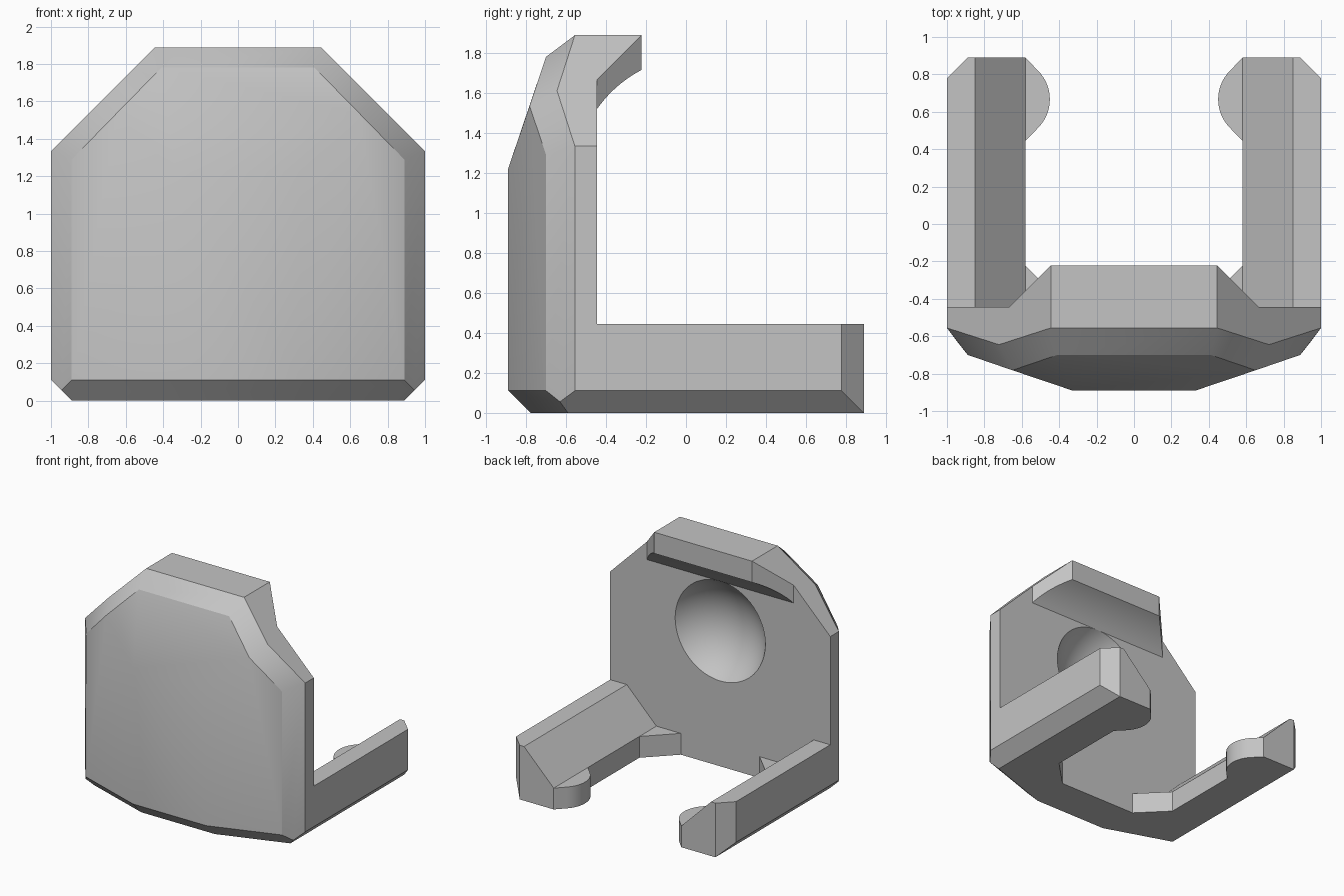
import bpy, bmesh, math
from mathutils import Vector

cube = bpy.data.objects.get("Cube")
if cube:
    bpy.data.objects.remove(cube, do_unlink=True)

U = 1 / 9             # basic chamfer size
BACK = -4 * U         # rear face of the shell
END = 8 * U           # rear end of the arms
TOP = 17 * U          # top of the shell
INNER = 0.58          # inner side of the arms
LIP = 0.175           # height of the arms on their inner side

grey = bpy.data.materials.new("plain_grey")
grey.use_nodes = True
grey.diffuse_color = (0.55, 0.55, 0.55, 1)
grey.node_tree.nodes["Principled BSDF"].inputs["Base Color"].default_value = grey.diffuse_color


def finish(name, bm):
    bmesh.ops.recalc_face_normals(bm, faces=bm.faces)
    mesh = bpy.data.meshes.new(name)
    bm.to_mesh(mesh)
    bm.free()
    mesh.materials.append(grey)
    obj = bpy.data.objects.new(name, mesh)
    bpy.context.collection.objects.link(obj)
    return obj


def select(obj):
    bpy.ops.object.select_all(action="DESELECT")
    obj.select_set(True)
    bpy.context.view_layer.objects.active = obj


def smooth(obj):
    select(obj)
    bpy.ops.object.shade_smooth_by_angle(angle=math.radians(30))


def prism(name, profile, place, start, stop, cuts=()):
    """Extrude a 2D profile; each cut keeps the side behind a plane."""
    bm = bmesh.new()
    face = bm.faces.new([bm.verts.new(place(a, b, start)) for a, b in profile])
    moved = bmesh.ops.extrude_face_region(bm, geom=[face])["geom"]
    shift = Vector(place(0, 0, stop)) - Vector(place(0, 0, start))
    bmesh.ops.translate(bm, vec=shift, verts=[v for v in moved if isinstance(v, bmesh.types.BMVert)])
    for point, normal in cuts:
        bmesh.ops.bisect_plane(bm, geom=bm.verts[:] + bm.edges[:] + bm.faces[:],
                               plane_co=point, plane_no=normal, clear_outer=True)
        bmesh.ops.holes_fill(bm, edges=[e for e in bm.edges if e.is_boundary])
    return finish(name, bm)


def mirrored(obj):
    mod = obj.modifiers.new("mirror", "MIRROR")
    mod.use_mirror_merge = False
    select(obj)
    bpy.ops.object.modifier_apply(modifier=mod.name)
    smooth(obj)


# Front shell: convex faceted shield with a chamfered rim
half = [
    (3 * U, -END, U), (3 * U, -END, 11 * U), (3 * U, -7 * U, 0),
    (END, -0.70, U), (END, -0.70, 1.29), (0.65, -0.782, 1.535), (0.41, -0.70, 1.78),
    (1, -5 * U, U), (1, -5 * U, 12 * U), (0.722, -0.645, 1.611), (4 * U, -5 * U, TOP),
    (END + U / 2, -0.63, U / 2), (END, -0.59, 0),
    (1, BACK, U), (1, BACK, 12 * U), (4 * U, BACK, TOP), (END, BACK, 0),
]
bm = bmesh.new()
for x, y, z in half:
    for side in (1, -1):
        bm.verts.new((side * x, y, z))
bmesh.ops.convex_hull(bm, input=bm.verts)
bmesh.ops.dissolve_limit(bm, angle_limit=math.radians(3), verts=bm.verts, edges=bm.edges)
shell = finish("front_shell", bm)

# Round hollow in the rear face of the shell
rim, depth = 0.41, 0.22
radius = (rim ** 2 + depth ** 2) / (2 * depth)
bm = bmesh.new()
bmesh.ops.create_uvsphere(bm, u_segments=64, v_segments=32, radius=radius)
bmesh.ops.translate(bm, vec=(0, BACK - depth + radius, 10 * U), verts=bm.verts)
cutter = finish("hollow_cutter", bm)
cutter.hide_render = True
mod = shell.modifiers.new("hollow", "BOOLEAN")
mod.operation, mod.solver, mod.object = "DIFFERENCE", "EXACT", cutter
select(shell)
bpy.ops.object.modifier_apply(modifier=mod.name)
bpy.data.objects.remove(cutter, do_unlink=True)
smooth(shell)

# Top hook: overhang with a curved underside and chamfered ends
a, b, c = Vector((BACK, 1.52)), Vector((-0.358, 1.643)), Vector((-2 * U, 1.715))
curve = [a.lerp(b, i / 10).lerp(b.lerp(c, i / 10), i / 10) for i in range(11)]
hook_profile = [tuple(p) for p in curve] + [(-2 * U, TOP), (BACK, TOP)]
cuts = []
for side in (1, -1):
    cuts.append(((side * 4 * U, -2 * U, TOP), (side, 1, 0)))
    cuts.append(((side * 4 * U, 0, TOP), (side, 0, 1)))
hook = prism("top_hook", hook_profile, lambda y, z, x: (x, y, z), -END, END, cuts)
smooth(hook)

# Side arms: sloped inner top, chamfered lower edge and rear corner
arm_profile = [(END, 0), (1, U), (1, 4 * U), (INNER + 4 * U - LIP, 4 * U), (INNER, LIP), (INNER, 0)]
arms = prism("side_arms", arm_profile, lambda x, z, y: (x, y, z), BACK, END,
             [((END, END, 0), (1, 1, 0))])
mirrored(arms)

# Rounded catches on the inner rear ends of the arms
r, cx, cy = 0.217, INNER + 0.087, 6 * U
catch_profile = [(INNER, END)]
for i in range(17):
    t = math.radians(135 + 90 * i / 16)
    catch_profile.append((cx + r * math.cos(t), cy + r * math.sin(t)))
catch_profile.append((INNER, 4 * U))
flat = lambda x, y, z: (x, y, z)
mirrored(prism("arm_catches", catch_profile, flat, 0, LIP))

# Gussets between the arms and the shell
gusset_profile = [(INNER, BACK), (INNER, -2 * U), (INNER - 2 * U, BACK)]
mirrored(prism("corner_gussets", gusset_profile, flat, 0, LIP))
